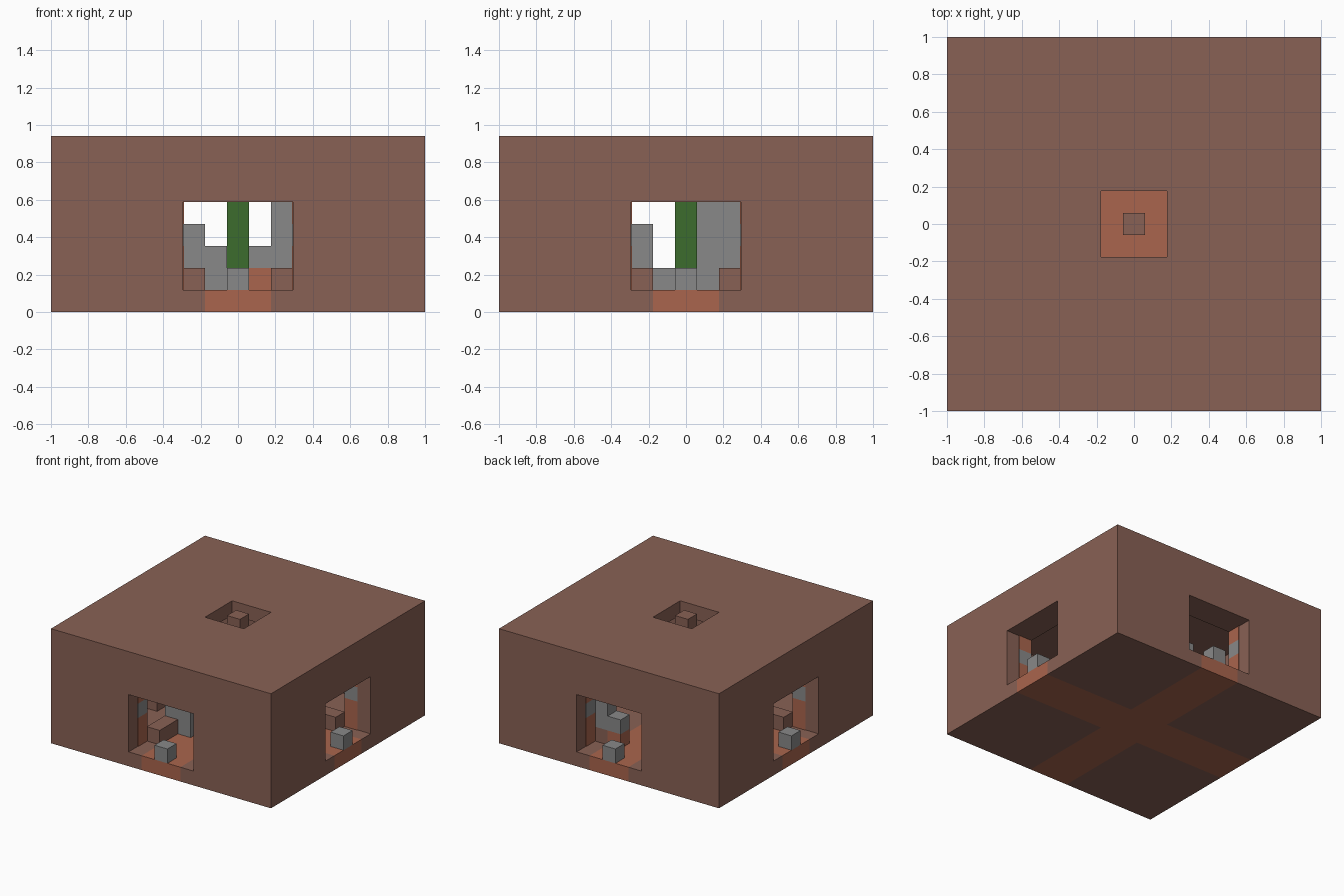
import bpy
import bmesh
from mathutils import Matrix, Vector

U = 2 / 17  # size of one building block

old = bpy.data.objects.get("Cube")
if old:
    bpy.data.objects.remove(old, do_unlink=True)


def material(name, rgb):
    m = bpy.data.materials.new(name)
    m.use_nodes = True
    m.diffuse_color = (*rgb, 1)
    m.node_tree.nodes["Principled BSDF"].inputs["Base Color"].default_value = (*rgb, 1)
    return m


BROWN = material("brown_clay", (0.25, 0.12, 0.09))
ORANGE = material("orange_clay", (0.40, 0.13, 0.075))
GREY = material("grey_stone", (0.25, 0.25, 0.25))
GREEN = material("green_pillar", (0.045, 0.15, 0.027))


def box(name, mat, x, y, z, turn=0):
    """Box from (low, high) ranges in block units, turned by quarter turns about z."""
    bm = bmesh.new()
    bmesh.ops.create_cube(bm, size=1)
    lo, hi = Vector((x[0], y[0], z[0])), Vector((x[1], y[1], z[1]))
    size, mid = hi - lo, (lo + hi) / 2
    spin = Matrix([[0, -1, 0, 0], [1, 0, 0, 0], [0, 0, 1, 0], [0, 0, 0, 1]])
    mat4 = Matrix.Scale(U, 4)
    for _ in range(turn):
        mat4 = mat4 @ spin
    bm.transform(mat4 @ Matrix.Translation(mid) @ Matrix.Diagonal((*size, 1)))
    me = bpy.data.meshes.new(name)
    bm.to_mesh(me)
    bm.free()
    me.materials.append(mat)
    ob = bpy.data.objects.new(name, me)
    bpy.context.collection.objects.link(ob)
    return ob


def cell(name, mat, i, j, k0, k1):
    """Column of blocks on cell (i, j), from level k0 up to k1."""
    return box(name, mat, (i - .5, i + .5), (j - .5, j + .5), (k0, k1))


def carve(ob, cutter):
    mod = ob.modifiers.new("carve", 'BOOLEAN')
    mod.operation = 'DIFFERENCE'
    mod.solver = 'EXACT'
    mod.object = cutter
    bpy.context.view_layer.objects.active = ob
    bpy.ops.object.modifier_apply(modifier=mod.name)
    bpy.data.objects.remove(cutter, do_unlink=True)


# Hollow shell with four doorways and a square roof opening
shell = box("shell", BROWN, (-8.5, 8.5), (-8.5, 8.5), (1, 8))
carve(shell, box("room_cutter", BROWN, (-6.5, 6.5), (-6.5, 6.5), (0, 7)))
carve(shell, box("door_cutter_x", BROWN, (-9, 9), (-2.5, 2.5), (0, 5)))
carve(shell, box("door_cutter_y", BROWN, (-2.5, 2.5), (-9, 9), (0, 5)))
carve(shell, box("roof_cutter", BROWN, (-1.5, 1.5), (-1.5, 1.5), (6, 9)))

# Floor: orange cross with brown corners
box("floor_path_long", ORANGE, (-1.5, 1.5), (-8.5, 8.5), (0, 1))
for t in range(4):
    box("floor_corner", BROWN, (-8.5, -1.5), (-8.5, -1.5), (0, 1), t)
for t in (0, 2):
    box("floor_path_side", ORANGE, (1.5, 8.5), (-1.5, 1.5), (0, 1), t)

# Fittings repeated at each doorway
for t in range(4):
    box("door_stone", GREY, (-.5, .5), (-8.5, -7.5), (1, 2), t)
    for s in (-1, 1):
        plate = sorted((s * 2.46, s * 2.5))
        for mat, z in ((ORANGE, (1, 3)), (GREY, (3, 4)), (ORANGE, (4, 5))):
            box("door_lining", mat, plate, (-7.5, -6.5), z, t)
        box("bench", BROWN, sorted((s * 1.5, s * 2.5)), (-6.5, -4.5), (1, 2), t)

# Central pillar
cell("pillar", GREEN, 0, 0, 1, 7)
cell("pillar_cap", BROWN, 0, 0, 7, 8)

# Broken stone walls in the room
for i, j, k0, k1 in ((-2, -4, 2, 4), (-1, -4, 1, 3), (1, 6, 2, 3), (2, 6, 2, 5),
                     (-6, 1, 1, 5), (-6, 2, 2, 5), (-4, -2, 2, 4), (-4, -1, 1, 2)):
    cell("broken_wall", GREY, i, j, k0, k1)
cell("orange_step", ORANGE, 1, 6, 1, 2)
